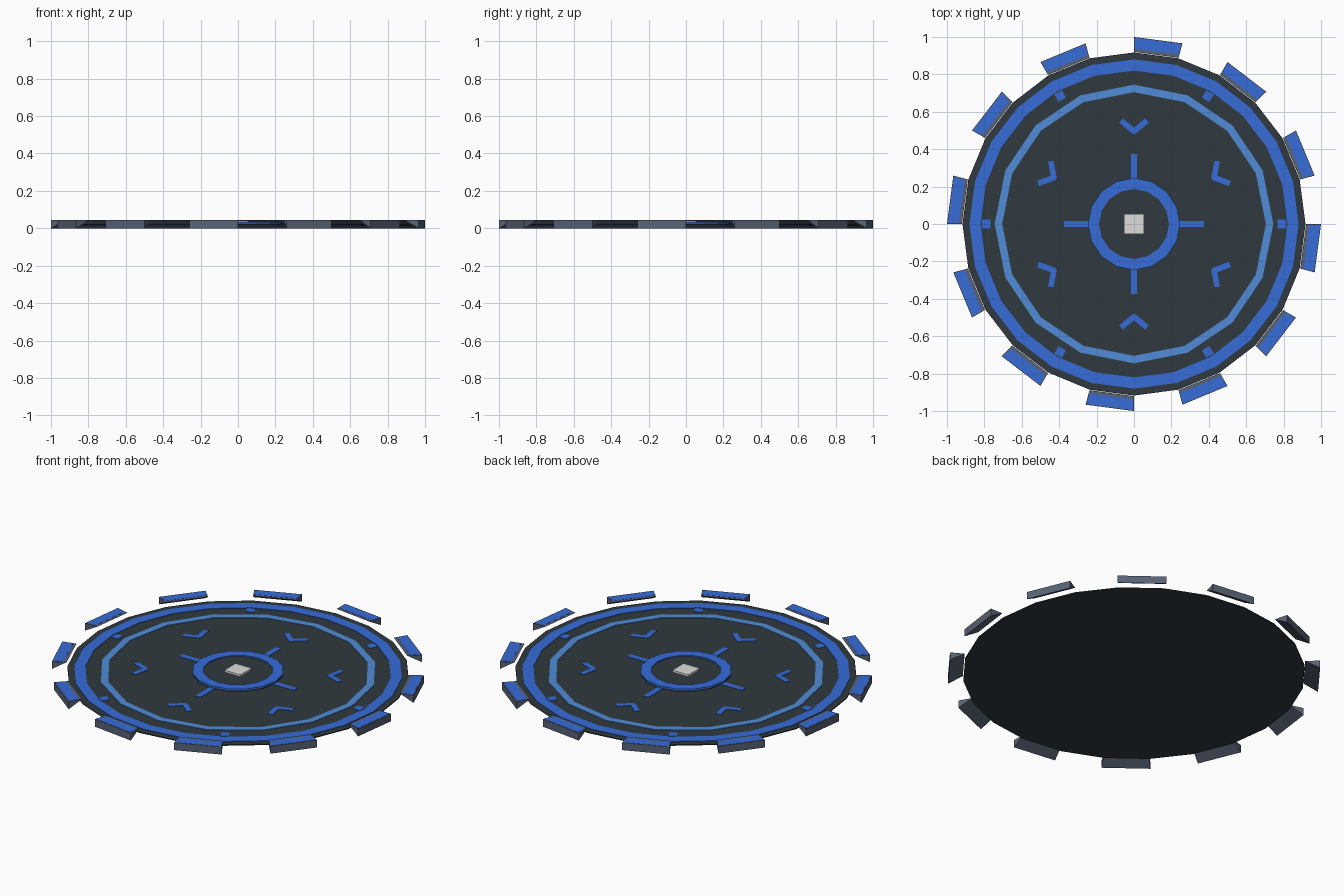
import bpy, bmesh
from math import sin, cos, radians, pi
from mathutils import Matrix

cube = bpy.data.objects.get("Cube")
if cube:
    bpy.data.objects.remove(cube, do_unlink=True)


def material(name, rgb):
    m = bpy.data.materials.new(name)
    m.use_nodes = True
    m.diffuse_color = (*rgb, 1)
    m.node_tree.nodes["Principled BSDF"].inputs["Base Color"].default_value = (*rgb, 1)
    return m


CHARCOAL = material("charcoal", (0.03, 0.042, 0.05))
BLUE = material("blue", (0.037, 0.15, 0.68))
SKY = material("sky blue", (0.08, 0.26, 0.68))
SLATE = material("slate grey", (0.1, 0.125, 0.18))
PALE = material("pale grey", (0.72, 0.72, 0.7))


def finish(name, bm, mat):
    bmesh.ops.recalc_face_normals(bm, faces=bm.faces)
    mesh = bpy.data.meshes.new(name)
    bm.to_mesh(mesh)
    bm.free()
    mesh.materials.append(mat)
    obj = bpy.data.objects.new(name, mesh)
    bpy.context.collection.objects.link(obj)
    return obj


def polar(r, degrees, z):
    a = radians(degrees)
    return (r * cos(a), r * sin(a), z)


def disc(name, radius, sides, z0, z1, mat):
    bm = bmesh.new()
    bmesh.ops.create_cone(bm, cap_ends=True, segments=sides, radius1=radius, radius2=radius,
                          depth=z1 - z0, matrix=Matrix.Translation((0, 0, (z0 + z1) / 2)))
    return finish(name, bm, mat)


def sweep(bm, section, angles, closed):
    """Join copies of an (r, z) section placed at each angle."""
    loops = [[bm.verts.new(polar(r, a, z)) for r, z in section] for a in angles]
    n = len(section)
    pairs = list(zip(loops, loops[1:]))
    if closed:
        pairs.append((loops[-1], loops[0]))
    else:
        bm.faces.new(loops[0])
        bm.faces.new(loops[-1])
    for a, b in pairs:
        for i in range(n):
            j = (i + 1) % n
            bm.faces.new((a[i], a[j], b[j], b[i]))


def ring(name, inner, outer, sides, z0, z1, mat):
    bm = bmesh.new()
    section = [(inner, z0), (outer, z0), (outer, z1), (inner, z1)]
    sweep(bm, section, [360 * i / sides for i in range(sides)], True)
    return finish(name, bm, mat)


def bar(bm, x, y, length, width, z0, z1, turn=0, spin=0):
    """Box centred at x, y, turned on the spot, then spun about the middle."""
    m = (Matrix.Rotation(radians(spin), 4, 'Z')
         @ Matrix.Translation((x, y, (z0 + z1) / 2))
         @ Matrix.Rotation(radians(turn), 4, 'Z')
         @ Matrix.Diagonal((length, width, z1 - z0, 1)))
    bmesh.ops.create_cube(bm, size=1, matrix=m)


BASE, TOP, MARK = 0.013, 0.019, 0.022

# Floor and its inlaid rings
disc("floor_disc", 0.917, 24, BASE, TOP, CHARCOAL)
ring("outer_ring", 0.82, 0.88, 24, TOP - 0.002, MARK, BLUE)
ring("inner_ring", 0.705, 0.745, 16, TOP - 0.002, MARK, SKY)

# Raised hub
disc("hub", 0.243, 16, BASE, 0.028, CHARCOAL)
ring("hub_ring", 0.187, 0.246, 16, 0.026, 0.035, BLUE)
bm = bmesh.new()
bar(bm, 0, 0, 0.105, 0.105, 0.026, 0.04)
finish("centre_plate", bm, PALE)

# Spokes around the hub
bm = bmesh.new()
for k in range(4):
    bar(bm, 0.307, 0, 0.135, 0.034, TOP - 0.002, MARK, 0, 90 * k)
finish("spokes", bm, BLUE)

# Chevrons pointing at the middle
bm = bmesh.new()
for k in range(6):
    for side in (-1, 1):
        bar(bm, 0.522, side * 0.032, 0.096, 0.03, TOP - 0.002, MARK, side * 50, 30 + 60 * k)
finish("chevrons", bm, BLUE)

# Small square studs inside the outer ring
bm = bmesh.new()
for k in range(6):
    bar(bm, 0.79, 0, 0.046, 0.046, TOP - 0.002, MARK, 0, 60 * k)
finish("square_studs", bm, BLUE)

# Wedge blocks around the rim with inset panels
blocks, panels = bmesh.new(), bmesh.new()
for k in range(12):
    end = 30 * k
    sweep(blocks, [(1.0, 0), (1.0, 0.044), (0.92, 0.044)], (end - 15, end), False)
    sweep(panels, [(0.937, 0.043), (0.995, 0.043), (0.995, 0.045), (0.937, 0.045)],
          (end - 14.7, end - 0.3), False)
finish("rim_blocks", blocks, SLATE)
finish("rim_panels", panels, BLUE)
